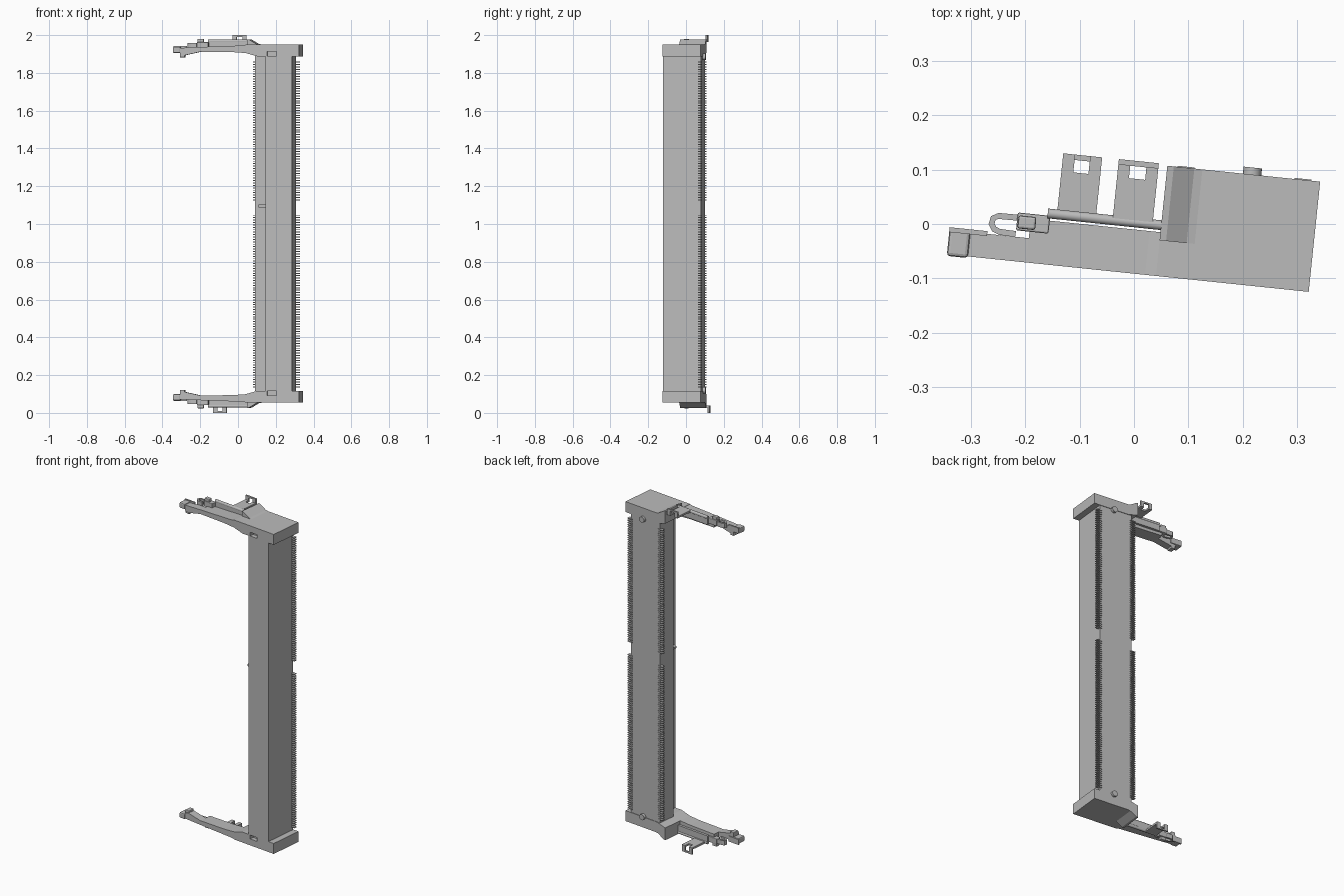
import bpy, bmesh, math
from mathutils import Matrix, Vector

cube = bpy.data.objects.get("Cube")
if cube:
    bpy.data.objects.remove(cube, do_unlink=True)

TURN = Matrix.Rotation(math.radians(-5.93), 4, 'Z')
MID = 1.002          # height of the mirror plane between the two ends

grey = bpy.data.materials.new("connector grey")
grey.use_nodes = True
GREY = (0.5, 0.5, 0.5, 1)
grey.diffuse_color = GREY
grey.node_tree.nodes["Principled BSDF"].inputs["Base Color"].default_value = GREY


def finish(name, bm, flip=False):
    """Turn the part to its tilted position, mirror it if asked, and link it."""
    if flip:
        for v in bm.verts:
            v.co.z = 2 * MID - v.co.z
    bm.transform(TURN)
    bmesh.ops.recalc_face_normals(bm, faces=bm.faces)
    mesh = bpy.data.meshes.new(name)
    bm.to_mesh(mesh)
    bm.free()
    mesh.materials.append(grey)
    obj = bpy.data.objects.new(name, mesh)
    bpy.context.collection.objects.link(obj)
    return obj


def add_prism(bm, pts, lo, hi, axis):
    """Extrude a 2D outline along y (outline in x, z) or z (outline in x, y)."""
    def place(p, t):
        return (p[0], t, p[1]) if axis == 'y' else (p[0], p[1], t)
    a = [bm.verts.new(place(p, lo)) for p in pts]
    b = [bm.verts.new(place(p, hi)) for p in pts]
    bm.faces.new(a)
    bm.faces.new(b[::-1])
    for i in range(len(pts)):
        j = (i + 1) % len(pts)
        bm.faces.new((a[i], a[j], b[j], b[i]))


def add_box(bm, x0, x1, y0, y1, z0, z1):
    add_prism(bm, [(x0, y0), (x1, y0), (x1, y1), (x0, y1)], z0, z1, 'z')


def prism(name, pts, lo, hi, axis, flip=False):
    bm = bmesh.new()
    add_prism(bm, pts, lo, hi, axis)
    return finish(name, bm, flip)


def boxes(name, items, flip=False, bevel=0):
    bm = bmesh.new()
    for b in items:
        add_box(bm, *b)
    if bevel:
        bmesh.ops.bevel(bm, geom=bm.edges[:], offset=bevel, segments=2,
                        affect='EDGES', profile=0.5)
    return finish(name, bm, flip)


def cylinder(name, radius, length, centre, axis, flip=False, sides=20):
    bm = bmesh.new()
    rot = Matrix.Rotation(math.pi / 2, 4, 'Y' if axis == 'x' else 'X')
    bmesh.ops.create_cone(bm, cap_ends=True, segments=sides, radius1=radius,
                          radius2=radius, depth=length,
                          matrix=Matrix.Translation(centre) @ rot)
    for f in bm.faces:
        f.smooth = len(f.verts) == 4
    return finish(name, bm, flip)


def strip(name, path, width, z0, z1, flip=False):
    """Bent metal strip standing on edge along a path in plan."""
    pts = [Vector(p) for p in path]
    sides = ([], [])
    for i, p in enumerate(pts):
        d = (pts[min(i + 1, len(pts) - 1)] - pts[max(i - 1, 0)]).normalized()
        n = Vector((-d.y, d.x)) * width / 2
        sides[0].append(p + n)
        sides[1].append(p - n)
    return prism(name, sides[0] + sides[1][::-1], z0, z1, 'z', flip)


# Long body with the card slot open on one side
prism("body", [(.09, .11), (.09, 0), (.23, 0), (.23, -.05), (.155, -.05),
               (.155, -.091), (.296, -.091), (.296, .11)], .115, 1.89, 'z')

# Rounded key across the slot
prism("slot_key", [(.24, 1.085), (.12, 1.085), (.112, 1.09), (.112, 1.1),
                   (.12, 1.105), (.24, 1.105)], -.052, .002, 'y')

# Two rows of contact pins, each in two groups
PITCH = .0128
heights = [.135 + i * PITCH for i in range(72)] + [1.125 + i * PITCH for i in range(58)]
for name, x0, x1 in (("pins_outer", .285, .317), ("pins_inner", .069, .1)):
    boxes(name, [(x0, x1, .096, .115, z, z + .005) for z in heights])

for flip in (False, True):
    end = "lower_" if flip else "upper_"

    # End block with a recess in its front
    block = prism(end + "end_block", [(.05, 1.905), (.11, 1.888), (.333, 1.888),
                  (.333, 1.95), (.05, 1.95)], -.091, .113, 'y', flip)
    cutter = boxes(end + "recess_cutter", [(.165, .215, -.12, -.065, 1.87, 1.912)], flip)
    cutter.hide_render = True
    cutter.hide_viewport = True
    cutter.display_type = 'WIRE'
    cut = block.modifiers.new("recess", 'BOOLEAN')
    cut.operation = 'DIFFERENCE'
    cut.solver = 'EXACT'
    cut.object = cutter

    # Ramp rising toward the arm, and locating peg on the back
    prism(end + "ramp", [(.05, 1.945), (.115, 1.945), (.115, 1.95), (.1, 1.953),
                         (.062, 1.976), (.05, 1.978)], -.025, .113, 'y', flip)
    cylinder(end + "peg", .017, .03, (.207, .111, 1.885), 'y', flip)

    # Latch arm: wide root and narrow outer part
    prism(end + "arm_root", [(-.19, 1.912), (-.02, 1.91), (.05, 1.905), (.05, 1.948),
                             (.03, 1.945), (-.19, 1.937)], -.091, -.01, 'y', flip)
    prism(end + "arm_outer", [(-.3, 1.9), (-.275, 1.893), (-.19, 1.912),
                              (-.19, 1.937), (-.3, 1.932)], -.091, -.046, 'y', flip)

    # Latch tip with its catch and rear wall
    boxes(end + "tip", [(-.337, -.298, -.094, -.043, 1.905, 1.938)], flip, .006)
    boxes(end + "tip_wall", [(-.337, -.267, -.05, -.041, 1.91, 1.942)], flip)
    boxes(end + "tip_catch", [(-.3, -.274, -.085, -.046, 1.882, 1.915)], flip, .003)

    # Metal spring: rolled edge, standing wall, end plate, rivet and bent loop
    cylinder(end + "spring_roll", .009, .21, (-.055, .003, 1.967), 'x', flip)
    boxes(end + "spring_wall", [(-.16, .05, -.005, .009, 1.925, 1.967)], flip)
    boxes(end + "spring_plate", [(-.215, -.155, -.034, -.001, 1.93, 1.963)], flip, .003)
    boxes(end + "spring_rivet", [(-.213, -.18, -.03, -.006, 1.96, 1.98)], flip, .004)
    strip(end + "spring_loop", [(-.17, -.01), (-.25, -.011), (-.259, -.016),
                                (-.261, -.027), (-.255, -.036), (-.245, -.04),
                                (-.215, -.041)], .011, 1.93, 1.957, flip)

    # Solder tab with a window through its upturned end
    x0, x1 = (-.143, -.071) if flip else (-.04, .034)
    top = 2 * MID if flip else 2.0
    w0, w1 = x0 + .022, x1 - .022
    boxes(end + "solder_tab", [(x0, x1, .003, .083, 1.964, 1.975),
                               (x0, w0, .083, .116, 1.964, 1.975),
                               (w1, x1, .083, .116, 1.964, 1.975),
                               (x0, w0, .106, .116, 1.975, top - .009),
                               (w1, x1, .106, .116, 1.975, top - .009),
                               (x0, x1, .106, .116, top - .009, top)], flip)
